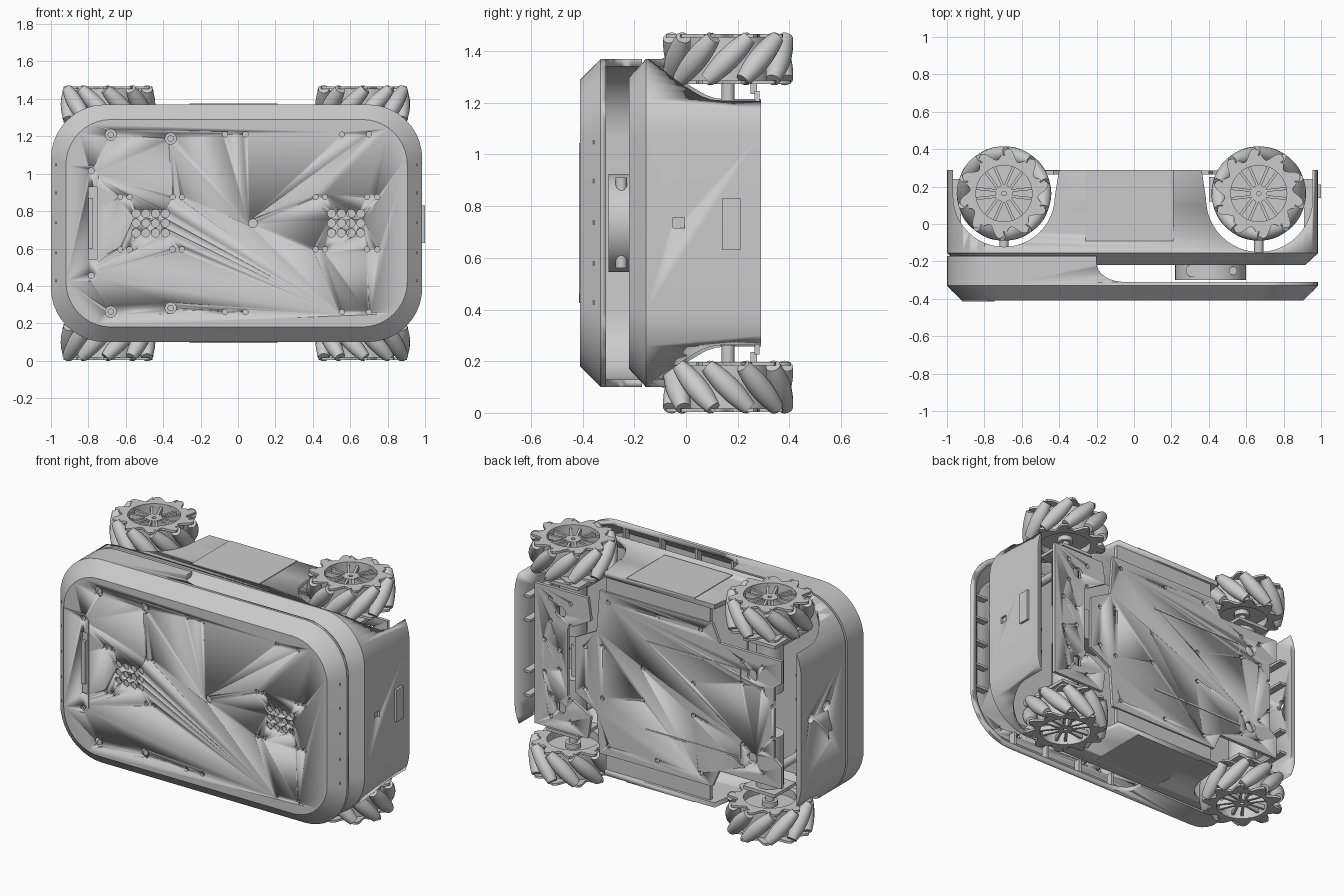
import bpy, bmesh
from math import sin, cos, pi, sqrt
from mathutils import Vector

if "Cube" in bpy.data.objects:
    bpy.data.objects.remove(bpy.data.objects["Cube"])

grey = bpy.data.materials.new("light_grey")
grey.use_nodes = True
tone = (0.6, 0.6, 0.6, 1)
grey.diffuse_color = tone
grey.node_tree.nodes["Principled BSDF"].inputs["Base Color"].default_value = tone
ZC = 0.735  # height of the body's middle


def make(name, bm, smooth=30):
    bmesh.ops.recalc_face_normals(bm, faces=bm.faces)
    me = bpy.data.meshes.new(name)
    bm.to_mesh(me)
    bm.free()
    me.materials.append(grey)
    ob = bpy.data.objects.new(name, me)
    bpy.context.collection.objects.link(ob)
    bpy.ops.object.select_all(action="DESELECT")
    ob.select_set(True)
    bpy.context.view_layer.objects.active = ob
    bpy.ops.object.shade_smooth_by_angle(angle=smooth * pi / 180)
    return ob


def skin(bm, rings, caps=True, loop=False):
    rows = [[bm.verts.new(p) for p in r] for r in rings]
    pairs = list(zip(rows, rows[1:])) + ([(rows[-1], rows[0])] if loop else [])
    for a, b in pairs:
        for i in range(len(a)):
            j = (i + 1) % len(a)
            bm.faces.new((a[i], a[j], b[j], b[i]))
    if caps:
        bm.faces.new(rows[0])
        bm.faces.new(rows[-1])


def place(axis, p, q, h):
    return {"x": (h, p, q), "y": (p, h, q), "z": (p, q, h)}[axis]


def prism(name, polys, axis, lo, hi):
    bm = bmesh.new()
    for poly in polys:
        skin(bm, [[place(axis, p, q, h) for p, q in poly] for h in (lo, hi)])
    return make(name, bm)


def circle(p, q, r, n=20):
    return [(p + r * cos(2 * pi * i / n), q + r * sin(2 * pi * i / n)) for i in range(n)]


def rect(p0, p1, q0, q1):
    return [(p0, q0), (p1, q0), (p1, q1), (p0, q1)]


def mirrored(polys):
    return polys + [[(p, 2 * ZC - q) for p, q in poly] for poly in polys]


def cut(ob, cutter):
    cutter.hide_render = True
    mod = ob.modifiers.new("cut", "BOOLEAN")
    mod.operation, mod.solver, mod.object = "DIFFERENCE", "EXACT", cutter
    bpy.context.view_layer.objects.active = ob
    bpy.ops.object.modifier_apply(modifier="cut")
    bpy.data.objects.remove(cutter)


def outline(y, d):
    # rounded rectangle inset by d
    r, pts = 0.29 - 0.6 * d, []
    corners = [(0.985, 1.37, 0), (-1, 1.37, 1), (-1, 0.1, 2), (0.985, 0.1, 3)]
    for x, z, k in corners:
        cx = x - (r + d) * (1 if x > 0 else -1)
        cz = z - (r + d) * (1 if z > ZC else -1)
        for i in range(11):
            a = (k + i / 10) * pi / 2
            pts.append((cx + r * cos(a), y, cz + r * sin(a)))
    return pts


def shell(name, rows):
    bm = bmesh.new()
    skin(bm, [outline(y, d) for y, d in rows])
    return make(name, bm)


# lower hull, hollow and open at the back, with wheel arches
hull = shell("lower_hull", [(-0.19, 0.09), (-0.145, 0.03), (0.29, 0.03),
                            (0.29, 0), (-0.155, 0), (-0.22, 0.07)])
for cx, cy, r in ((-0.695, 0.15, 0.272), (0.67, 0.135, 0.285)):
    arc = [(cx + r * cos(pi + pi * i / 24), cy + r * sin(pi + pi * i / 24)) for i in range(25)]
    lean = 0.04
    top = [(cx + r + (lean if cx < 0 else 0), 0.4), (cx - r - (lean if cx > 0 else 0), 0.4)]
    cut(hull, prism("arch_cutter", [arc + top], "z", -0.2, 1.7))
cut(hull, prism("port_cutter", [circle(0.19, 0.78, 0.03), circle(0.04, 0.8, 0.033),
                                rect(-0.02, 0.02, 0.57, 0.63)], "x", -1.1, -0.9))
cut(hull, prism("socket_cutter", [rect(-0.05, -0.005, 0.715, 0.757)], "x", 0.9, 1.1))
prism("socket_cap", [rect(-0.05, -0.005, 0.715, 0.757)], "x", 0.955, 0.97)
prism("end_panel", [rect(0.14, 0.21, 0.63, 0.83)], "x", 0.98, 1.0)
for side, z in (("upper", 1.37), ("lower", 0.1)):
    prism(side + "_side_panel", [rect(-0.26, 0.21, -0.09, 0.29)], "z", z - 0.004, z + 0.004)

# top deck with a raised gap over the sensor
deck = shell("deck", [(-0.39, 0.1), (-0.325, 0.03), (-0.17, 0.03),
                      (-0.17, 0), (-0.33, 0), (-0.41, 0.08)])
curve = [(-0.05 - 0.15 * sin(a * pi / 16), -0.21 - 0.1 * cos(a * pi / 16)) for a in range(9)]
cut(deck, prism("gap_cutter", [[(1.2, -0.31)] + curve + [(-0.2, -0.1), (1.2, -0.1)]],
                "z", -0.2, 1.7))
holes = [circle(0.08, ZC, 0.023)]
for gx in (-0.545, 0.5):
    holes += [circle(gx + 0.052 * i, ZC + 0.052 * j, 0.022, 14)
              for i in range(4) for j in (-1, 0, 1)]
small = [(x, 1.21) for x in (-0.07, 0.04, 0.555, 0.7)]
small += [(x, 0.875) for x in (-0.63, -0.58, -0.35, -0.3, 0.415, 0.465, 0.69, 0.745)]
holes += mirrored([circle(x, z, 0.014, 12) for x, z in small])
screws = [(-0.68, 1.208), (-0.36, 1.188)]
holes += mirrored([circle(x, z, 0.03) for x, z in screws])
cut(deck, prism("hole_cutter", holes, "y", -0.5, -0.38))
prism("deck_screws", mirrored([circle(x, z, 0.017) for x, z in screws]), "y", -0.4, -0.37)

# hatch on the deck with a handle slot
hatch = prism("hatch", [[(-0.92, 0.425), (-0.78, 0.425), (-0.745, 0.46), (-0.745, 1.01),
                         (-0.78, 1.045), (-0.92, 1.045)]], "y", -0.414, -0.405)
slot = [rect(-0.8, -0.755, 0.54, 0.93)] + mirrored([circle(-0.785, 1.015, 0.016, 12)])
cut(hatch, prism("slot_cutter", slot, "y", -0.5, -0.3))
cut(deck, prism("slot_cutter", slot, "y", -0.5, -0.37))
prism("handle", [rect(-0.8, -0.775, 0.6, 0.87)], "y", -0.405, -0.385)

# stiffening ribs under the deck edge and inside the hull ends
prism("deck_ribs", mirrored([rect(x - 0.008, x + 0.008, 1.25, 1.34)
                             for x in (-0.6, -0.35, -0.1, 0.15, 0.4, 0.65)]), "y", -0.36, -0.315)
end_ribs = [rect(x, x + 0.1, z, z + 0.015) for x in (-0.975, 0.86)
            for z in (0.42, 0.57, 0.73, 0.89, 1.04)]
prism("deck_end_ribs", end_ribs, "y", -0.36, -0.315)
prism("hull_end_ribs", [rect(x, x + 0.05, z, z + 0.015) for x in (-0.975, 0.91)
                        for z in (0.42, 0.57, 0.89, 1.04)], "y", -0.15, 0.24)

# round sensor between hull and deck
prism("sensor", [circle(0.41, ZC, 0.19, 48)], "y", -0.3, -0.21)
prism("sensor_ports", [circle(0.31, -0.25, 0.033), circle(0.53, -0.25, 0.022)],
      "z", ZC - 0.175, ZC + 0.175)

# chassis plates closing the back
half = [(0.57, 0.17), (0.42, 0.25), (0.40, 0.51), (-0.38, 0.51), (-0.43, 0.4), (-0.86, 0.4),
        (-0.86, 0.26), (-0.81, 0.22)]


def full(pts):
    return [(x, ZC + d) for x, d in pts] + [(x, ZC - d) for x, d in reversed(pts)]


plate = prism("main_plate", [full(half)], "y", 0.265, 0.285)
spots = [(x, ZC + d) for x, d in ((0.34, 0.45), (-0.3, 0.45), (0.0, 0.45), (0.5, 0.13),
                                  (0.38, 0.16), (0.1, 0.1), (-0.25, 0.1), (-0.73, 0.33),
                                  (-0.59, 0.33), (-0.73, 0.19), (-0.59, 0.19), (-0.8, 0.1))]
big = [circle(-0.66, ZC + 0.26, 0.035)]
cut(plate, prism("plate_cutter", mirrored([circle(x, z, 0.014, 12) for x, z in spots] + big),
                 "y", 0.2, 0.35))
prism("plate_tracks", mirrored([rect(-0.58, 0.08, ZC + 0.27, ZC + 0.28),
                                rect(-0.58, -0.57, ZC + 0.2, ZC + 0.27)]), "y", 0.28, 0.288)
pivot = prism("pivot_plate", [full([(0.85, 0.44), (0.48, 0.44), (0.46, 0.3), (0.62, 0.21),
                                    (0.62, 0.1)])], "y", 0.265, 0.285)
spots = [(0.67 + 0.07 * i, ZC + 0.3 + 0.07 * j) for i in (-1, 1) for j in (-1, 1)]
spots += [(0.78, ZC + 0.1), (0.68, ZC + 0.06)]
cut(pivot, prism("plate_cutter", mirrored([circle(x, z, 0.014, 12) for x, z in spots]
                                          + [circle(0.67, ZC + 0.3, 0.035)]), "y", 0.2, 0.35))
prism("side_ledges", mirrored([rect(-0.36, 0.36, ZC + 0.5, ZC + 0.615)]), "y", 0.25, 0.275)
prism("pivot_block", [rect(0.4, 0.62, ZC - 0.1, ZC + 0.1)], "y", 0.12, 0.25)
prism("inner_floor", [rect(-0.4, 0.36, 0.2, 1.27)], "y", -0.05, -0.03)

# drive motors, axles and brackets
WHEELS = [(x, z) for x in (-0.695, 0.667) for z in (0.1, 1.37)]
WY = 0.163
for x, z in WHEELS:
    name = ("left_" if x > 0 else "right_") + ("upper_" if z > ZC else "lower_")
    s = 1 if z > ZC else -1
    prism(name + "axle", [circle(x, WY, 0.025)], "z", z, z - 0.2 * s)
    prism(name + "motor", [circle(x, WY, 0.08, 28)], "z", z - 0.17 * s, z - 0.5 * s)
    prism(name + "bracket", [rect(x - 0.11, x + 0.11, 0.06, 0.27)], "z", z - 0.16 * s, z - 0.18 * s)
    prism(name + "strut", [circle(x, z - 0.25 * s, 0.025)], "y", -0.2, 0.1)

# omnidirectional wheel: barrel rollers set at 45 degrees
N, RC, R = 10, 0.209, 0.253
bm = bmesh.new()
for k in range(N):
    a = 2 * pi * k / N
    e, t = Vector((cos(a), sin(a), 0)), Vector((-sin(a), cos(a), 0))
    d = (t + Vector((0, 0, 1))).normalized()
    n = d.cross(e)
    rings = []
    for i in range(-4, 5):
        u = i * 0.029
        r = R - sqrt(RC * RC + u * u / 2)
        rings.append([e * RC + d * u + (e * cos(b * pi / 8) + n * sin(b * pi / 8)) * r
                      for b in range(16)])
    skin(bm, rings)
rollers = make("wheel_rollers", bm, 40)

# wheel frame: rim tube, scalloped cheeks, hub and paired spokes
bm = bmesh.new()


def lathe(profile, n, wave=0, phase=0):
    skin(bm, [[((r + w * wave * cos(N * (i * 2 * pi / n - phase))) * cos(i * 2 * pi / n),
                (r + w * wave * cos(N * (i * 2 * pi / n - phase))) * sin(i * 2 * pi / n), z)
               for i in range(n)] for r, z, w in profile], caps=False, loop=True)


def band(r0, r1, z0, z1, n=48, wave=0, phase=0):
    lathe([(r0, z0, 0), (r1, z0, 1), (r1, z1, 1), (r0, z1, 0)], n, wave, phase)


band(0.15, 0.168, -0.09, 0.092)
band(0.15, 0.212, 0.083, 0.097, 120, 0.03, 0.42)
band(0.15, 0.212, -0.097, -0.083, 120, 0.03, -0.42)
band(0.012, 0.045, -0.08, 0.08, 24)
band(0.01, 0.155, -0.05, -0.035)
for k in range(6):
    a = k * pi / 3
    e, t = Vector((cos(a), sin(a), 0)), Vector((-sin(a), cos(a), 0))
    for s in (-1, 1):
        foot = [e * 0.035 + t * (s * 0.008), e * 0.035 + t * (s * 0.022),
                e * 0.155 + t * (s * 0.036), e * 0.155 + t * (s * 0.02)]
        skin(bm, [[p + Vector((0, 0, z)) for p in foot] for z in (0.05, 0.078)])
frame = make("wheel_frame", bm)

# place the four wheels, mirrored by side
for x, z in WHEELS:
    name = ("left_" if x > 0 else "right_") + ("upper_" if z > ZC else "lower_")
    for part in (rollers, frame):
        ob = bpy.data.objects.new(name + part.name, part.data)
        ob.location = (x, WY, z)
        ob.scale = (1 if x > 0 else -1, 1, 1 if z > ZC else -1)
        bpy.context.collection.objects.link(ob)
for part in (rollers, frame):
    bpy.data.objects.remove(part)
